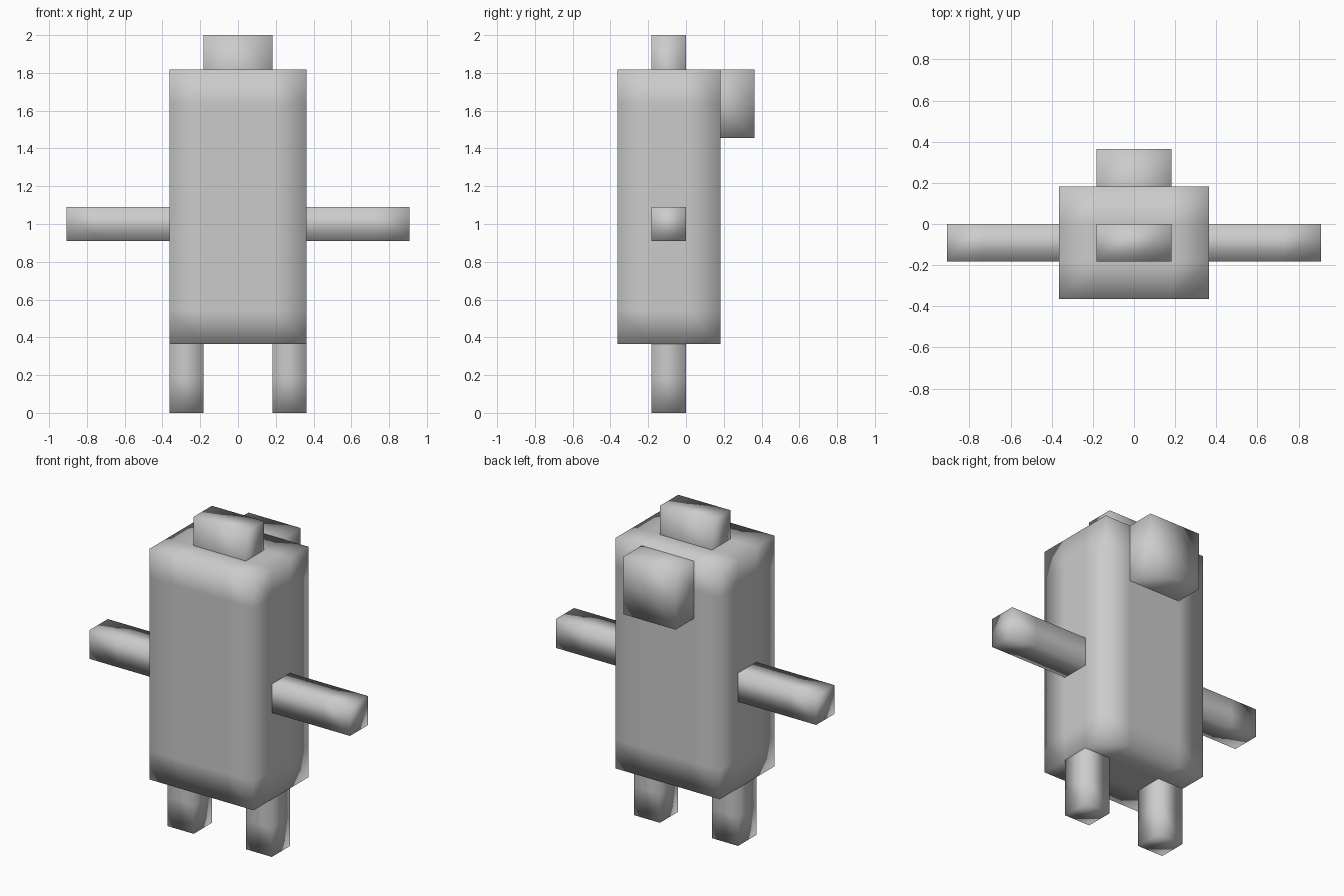
import bpy, bmesh
from mathutils import Vector

if "Cube" in bpy.data.objects:
    bpy.data.objects.remove(bpy.data.objects["Cube"])

U = 2 / 11  # one block unit; the figure is 11 units tall

grey = bpy.data.materials.new("light_grey")
grey.diffuse_color = (0.6, 0.6, 0.6, 1)
grey.use_nodes = True
grey.node_tree.nodes["Principled BSDF"].inputs["Base Color"].default_value = grey.diffuse_color


def block(name, lo, hi, open_side=None):
    """Smooth-shaded box from corner lo to hi (in units), gridded one unit per cell.
    open_side is the direction of the end that joins the torso."""
    lo, hi = Vector(lo), Vector(hi)
    bm = bmesh.new()
    bmesh.ops.create_cube(bm, size=1)
    for v in bm.verts:
        v.co = Vector([(lo[i] + hi[i]) / 2 + v.co[i] * (hi[i] - lo[i]) for i in range(3)])
    # slice at every whole unit
    for axis in range(3):
        normal = Vector([float(i == axis) for i in range(3)])
        for step in range(int(lo[axis]) + 1, int(hi[axis])):
            bmesh.ops.bisect_plane(bm, geom=bm.verts[:] + bm.edges[:] + bm.faces[:],
                                   plane_co=normal * step, plane_no=normal)
    if open_side:
        bm.normal_update()
        ends = [f for f in bm.faces if f.normal.dot(Vector(open_side)) > 0.9]
        bmesh.ops.delete(bm, geom=ends, context='FACES')
    bmesh.ops.scale(bm, vec=(U, U, U), verts=bm.verts)
    for f in bm.faces:
        f.smooth = True
    mesh = bpy.data.meshes.new(name)
    bm.to_mesh(mesh)
    bm.free()
    mesh.materials.append(grey)
    obj = bpy.data.objects.new(name, mesh)
    bpy.context.collection.objects.link(obj)
    return obj


# Trunk, head and back pack
block("torso", (-2, -2, 2), (2, 1, 10))
block("head", (-1, -1, 10), (1, 0, 11), (0, 0, -1))
block("back_pack", (-1, 1, 8), (1, 2, 10), (0, -1, 0))

# Paired limbs
block("right_arm", (2, -1, 5), (5, 0, 6), (-1, 0, 0))
block("left_arm", (-5, -1, 5), (-2, 0, 6), (1, 0, 0))
block("right_leg", (1, -1, 0), (2, 0, 2), (0, 0, 1))
block("left_leg", (-2, -1, 0), (-1, 0, 2), (0, 0, 1))
